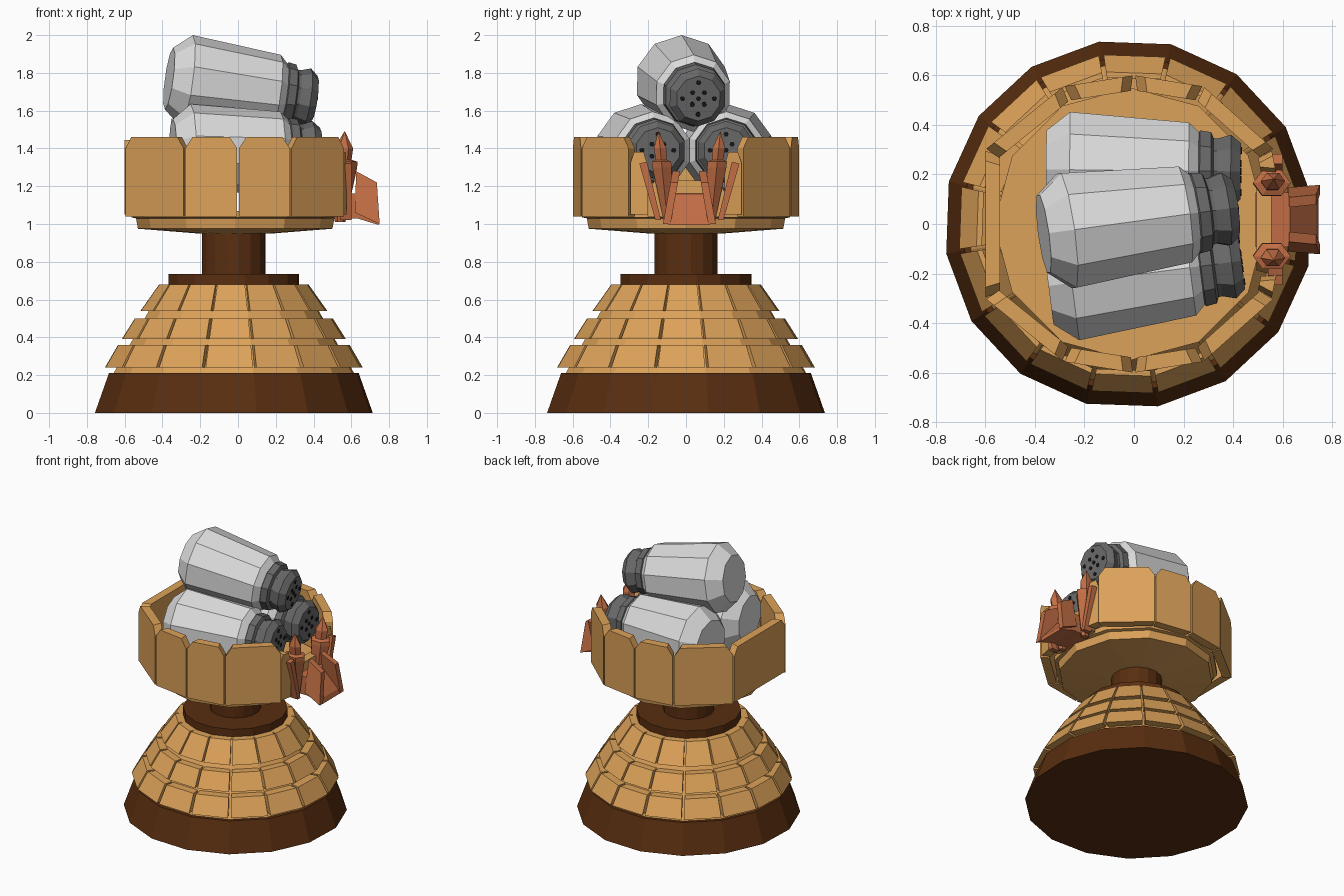
import bpy, math
from mathutils import Vector, Matrix

if "Cube" in bpy.data.objects:
    bpy.data.objects.remove(bpy.data.objects["Cube"])


def mat(name, rgb):
    m = bpy.data.materials.new(name)
    m.diffuse_color = (*rgb, 1)
    m.use_nodes = True
    m.node_tree.nodes["Principled BSDF"].inputs["Base Color"].default_value = m.diffuse_color
    return m


WOOD = mat("tan_wood", (0.72, 0.36, 0.10))
BROWN = mat("dark_brown", (0.10, 0.027, 0.005))
SILVER = mat("light_grey", (0.72, 0.72, 0.72))
STEEL = mat("dark_grey", (0.14, 0.14, 0.14))
COPPER = mat("copper", (0.54, 0.155, 0.06))
BLACK = mat("black", (0.008, 0.008, 0.008))

CX = -0.022            # centre of the base in x
A0 = 9.2               # turn of the sixteen-sided base


def mesh(name, verts, faces, material, matrix=None):
    me = bpy.data.meshes.new(name)
    me.from_pydata([tuple(v) for v in verts], [], faces)
    if matrix:
        me.transform(matrix)
    me.materials.append(material)
    me.update()
    ob = bpy.data.objects.new(name, me)
    bpy.context.collection.objects.link(ob)
    return ob


def lathe(name, profile, sides, turn, material, matrix=None, sx=1, sy=1):
    """Closed solid of revolution; profile is (radius, height) going up."""
    verts, faces = [], []
    for r, z in profile:
        for i in range(sides):
            a = math.radians(turn) + math.tau * i / sides
            verts.append((r * sx * math.cos(a), r * sy * math.sin(a), z))
    for k in range(len(profile) - 1):
        for i in range(sides):
            j = (i + 1) % sides
            faces.append((k * sides + i, k * sides + j,
                          (k + 1) * sides + j, (k + 1) * sides + i))
    faces.append(tuple(reversed(range(sides))))
    n = (len(profile) - 1) * sides
    faces.append(tuple(range(n, n + sides)))
    return mesh(name, verts, faces, material, matrix)


def loft(name, a, b, material):
    """Solid between two matching outlines; a is wound facing outwards."""
    n = len(a)
    faces = [tuple(range(n)), tuple(reversed(range(n, 2 * n)))]
    faces += [(i, n + i, n + (i + 1) % n, (i + 1) % n) for i in range(n)]
    return mesh(name, list(a) + list(b), faces, material)


# Base: plinth, inner cone, disc and post
centre = Matrix.Translation((CX, 0, 0))
lathe("plinth", [(0.745, 0), (0.67, 0.21)], 16, A0, BROWN, centre)
lathe("inner_cone", [(0.645, 0.21), (0.375, 0.68)], 16, A0, WOOD, centre)
lathe("disc", [(0.35, 0.67), (0.35, 0.735)], 16, A0, BROWN, centre)
lathe("post", [(0.17, 0.73), (0.17, 0.97)], 16, A0, BROWN, centre)

# Three rows of wooden tiles: bottom z, bottom radius, top z, top radius
rows = [(0.24, 0.69, 0.36, 0.62), (0.39, 0.60, 0.50, 0.53), (0.54, 0.50, 0.68, 0.40)]
for z0, r0, z1, r1 in rows:
    for i in range(16):
        a = math.radians(A0 + 22.5 * i + 0.8)
        b = math.radians(A0 + 22.5 * (i + 1) - 0.8)

        def pt(r, ang, z):
            return (CX + r * math.cos(ang), r * math.sin(ang), z)
        loft("tile",
             [pt(r0, a, z0), pt(r0, b, z0), pt(r1, b, z1), pt(r1, a, z1)],
             [pt(r0 - .06, a, z0), pt(r0 - .06, b, z0), pt(r1 - .06, b, z1), pt(r1 - .06, a, z1)],
             WOOD)

# Bowl floor, slightly domed underneath
lathe("bowl_floor", [(0.2, 0.95), (0.515, 0.975), (0.525, 1.03), (0.55, 1.035), (0.55, 1.07)],
      12, 0, WOOD, Matrix.Translation((-0.015, 0, 0)))


def plank(name, p, q, z0, z1, chamfer=0.04):
    p, q = Vector((*p, 0)), Vector((*q, 0))
    d = (q - p).normalized()
    inward = Vector((-d.y, d.x, 0)) * 0.06
    L = (q - p).length
    g = 0.005
    shape = [(g, z0), (L - g, z0), (L - g, z1 - 0.06), (L - g - chamfer, z1),
             (g + chamfer, z1), (g, z1 - 0.06)]
    out = [p + d * s + Vector((0, 0, z)) for s, z in shape]
    # mitre the inner face so that neighbours meet
    inn = [p + d * (s + (0.018 if s < L / 2 else -0.018)) + inward + Vector((0, 0, z))
           for s, z in shape]
    loft(name, out, inn, WOOD)


# Bowl wall: counter-clockwise corners of the front half, mirrored for the back
front = [(-0.6, -0.3), (-0.285, -0.555), (0, -0.6), (0.28, -0.555), (0.565, -0.3)]
for p, q in zip(front, front[1:]):
    plank("wall_plank", p, q, 1.04, 1.46)
    plank("wall_plank", (q[0], -q[1]), (p[0], -p[1]), 1.04, 1.46)
plank("rear_plank", (-0.6, 0.3), (-0.6, -0.3), 1.05, 1.445)
plank("short_plank", (0.555, -0.3), (0.575, -0.2), 1.05, 1.38, 0.02)
plank("short_plank", (0.575, 0.2), (0.555, 0.3), 1.05, 1.38, 0.02)
plank("sill_plank", (0.555, -0.21), (0.555, 0.21), 1.04, 1.23)

# Shakers: start of the axis and its direction
shakers = [((-0.365, -0.04, 1.77), (0.765, 0.105, -0.105)),
           ((-0.355, 0.22, 1.39), (1, -0.01, 0)),
           ((-0.345, -0.25, 1.39), (1, 0.13, 0))]
for start, direction in shakers:
    rot = Vector(direction).to_track_quat('Z', 'Y').to_matrix().to_4x4()
    M = Matrix.Translation(start) @ rot
    lathe("shaker_body", [(0.165, 0), (0.245, 0.095), (0.205, 0.575), (0.165, 0.615)],
          10, 18, SILVER, M)
    lathe("shaker_cap", [(0.15, 0.61), (0.172, 0.62), (0.165, 0.665), (0.14, 0.675),
                         (0.138, 0.69), (0.155, 0.745), (0.12, 0.785)], 10, 18, STEEL, M)
    for i in range(9):
        r = 0 if i == 0 else (0.045 if i % 2 else 0.085)
        a = math.tau * i / 8
        lathe("shaker_hole", [(0.014, 0.783), (0.014, 0.789)], 6, 0, BLACK,
              M @ Matrix.Translation((r * math.cos(a), r * math.sin(a), 0)))

# Copper claws on both sides of the opening, leaning outwards
YC = 0.018
for s in (-1, 1):
    lean = Matrix.Identity(4)
    lean[1][2] = s * 0.10
    lean[0][2] = 0.05
    M = Matrix.Translation((0.54, YC + s * 0.115, 1.0)) @ lean
    lathe("claw", [(0.35, 0.01), (0.95, 0.30), (0.95, 0.33), (0.55, 0.34), (0.62, 0.40),
                   (0.02, 0.49)], 6, 0, COPPER, M, 0.08, 0.062)
    # outer fin of the claw
    ys = [YC + s * y for y in (0.15, 0.18, 0.265, 0.225)]
    fin = [(ys[0], 1.02), (ys[1], 1.02), (ys[2], 1.32), (ys[3], 1.33)]
    if s < 0:
        fin.reverse()
    loft("claw_fin", [(0.60, y, z) for y, z in fin], [(0.54, y, z) for y, z in fin], COPPER)

# Copper chute: sloping floor between two side walls
prof = [(0.49, 1.03), (0.63, 1.03), (0.745, 0.995), (0.735, 1.03), (0.63, 1.16), (0.49, 1.17)]
loft("chute_floor", [(x, YC - 0.11, z) for x, z in prof],
     [(x, YC + 0.11, z) for x, z in prof], COPPER)
side = [(0.62, 1.06), (0.75, 1.0), (0.735, 1.22), (0.625, 1.28)]
for s in (-1, 1):
    def flare(z, extra):
        return YC + s * (0.14 - 0.18 * (z - 1.0) + extra)
    a = [(x, flare(z, 0), z) for x, z in side]
    b = [(x, flare(z, -0.04), z) for x, z in side]
    if s > 0:
        a.reverse()
        b.reverse()
    loft("chute_wall", a, b, COPPER)
